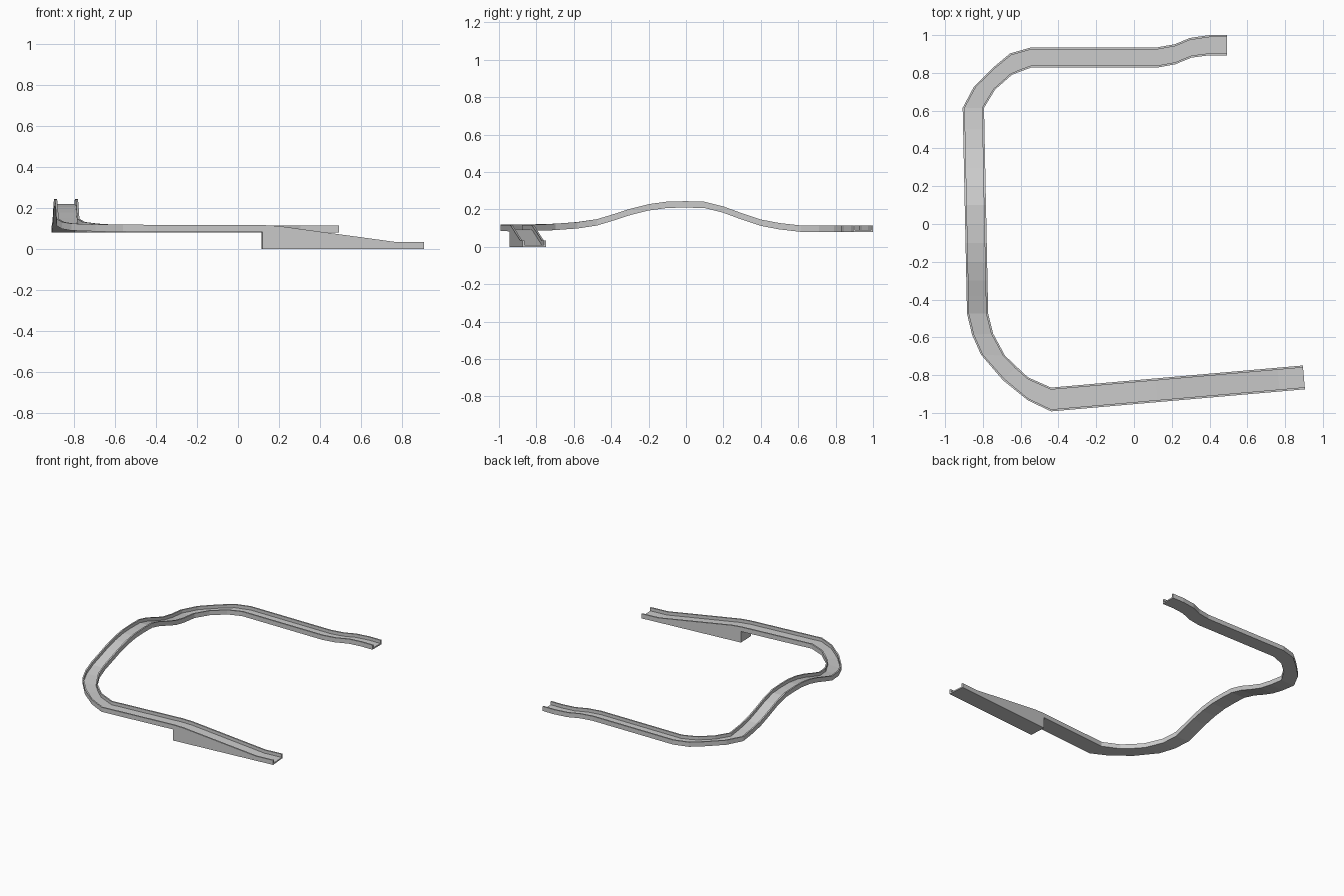
import bpy, bmesh
from mathutils import Vector

if "Cube" in bpy.data.objects:
    bpy.data.objects.remove(bpy.data.objects["Cube"])

WALL, FLOOR, HEIGHT = 0.011, 0.010, 0.034


def loft(name, sections):
    """Skin a closed solid through equal-length rings of points."""
    bm = bmesh.new()
    rings = [[bm.verts.new(p) for p in s] for s in sections]
    n = len(rings[0])
    for a, b in zip(rings, rings[1:]):
        for i in range(n):
            j = (i + 1) % n
            bm.faces.new((a[i], a[j], b[j], b[i]))
    bm.faces.new(rings[0])
    bm.faces.new(rings[-1])
    bmesh.ops.recalc_face_normals(bm, faces=bm.faces)
    me = bpy.data.meshes.new(name)
    bm.to_mesh(me)
    bm.free()
    ob = bpy.data.objects.new(name, me)
    bpy.context.collection.objects.link(ob)
    return ob


def channel(station):
    """U-shaped cross-section between outer edge and inner edge at height z."""
    (ox, oy), (ix, iy), z = station
    o, i = Vector((ox, oy, z)), Vector((ix, iy, z))
    w = (i - o).normalized() * WALL
    top, floor = Vector((0, 0, HEIGHT)), Vector((0, 0, FLOOR))
    return [o, i, i + top, i - w + top, i - w + floor,
            o + w + floor, o + w + top, o + top]


def ramp_edge(t):
    """Outer and inner edge on the straight front run."""
    o = Vector((-0.439, -0.992)).lerp(Vector((0.905, -0.875)), t)
    i = Vector((-0.439, -0.866)).lerp(Vector((0.894, -0.749)), t)
    return tuple(o), tuple(i)


# back run with small sideways jog, then the rear corner
back_run = [
    ((0.492, 1.0), (0.492, 0.893), 0.08), ((0.400, 1.0), (0.400, 0.893), 0.08),
    ((0.296, 0.985), (0.305, 0.881), 0.08), ((0.217, 0.952), (0.217, 0.845), 0.08),
    ((0.122, 0.935), (0.122, 0.828), 0.08), ((-0.545, 0.935), (-0.545, 0.828), 0.08),
    ((-0.656, 0.903), (-0.61, 0.804), 0.08), ((-0.746, 0.828), (-0.646, 0.79), 0.08),
    ((-0.847, 0.728), (-0.735, 0.712), 0.08),
]

# humped left run: height against y
hump = [(0.615, 0.08), (0.5, 0.093), (0.4, 0.112), (0.3, 0.145), (0.2, 0.182),
        (0.1, 0.207), (0.0, 0.21), (-0.1, 0.208), (-0.2, 0.194), (-0.3, 0.169),
        (-0.38, 0.143), (-0.475, 0.114)]
left_run = []
for y, z in hump:
    s = (0.615 - y) / 1.09
    left_run.append(((-0.907 + 0.023 * s, y), (-0.794 + 0.022 * s, y), z))

# front corner
front_corner = [
    ((-0.857, -0.587), (-0.746, -0.58), 0.098),
    ((-0.81, -0.692), (-0.683, -0.697), 0.09),
    ((-0.693, -0.828), (-0.622, -0.755), 0.086),
    ((-0.561, -0.934), (-0.561, -0.812), 0.086),
]

# front run: level, ramp down, short level end
front_run = [(*ramp_edge(t), z) for t, z in
             [(0, 0.084), (0.416, 0.083), (0.475, 0.078), (0.9, 0.0), (1.0, 0.0)]]

loft("track", [channel(s) for s in back_run + left_run + front_corner + front_run])

# wedge support beneath the ramp
wedge = []
for t, z in [(0.416, 0.083), (0.475, 0.078), (0.9, 0.0005)]:
    (ox, oy), (ix, iy) = ramp_edge(t)
    wedge.append([(ox, oy, 0), (ix, iy, 0), (ix, iy, z), (ox, oy, z)])
loft("ramp_support", wedge)
